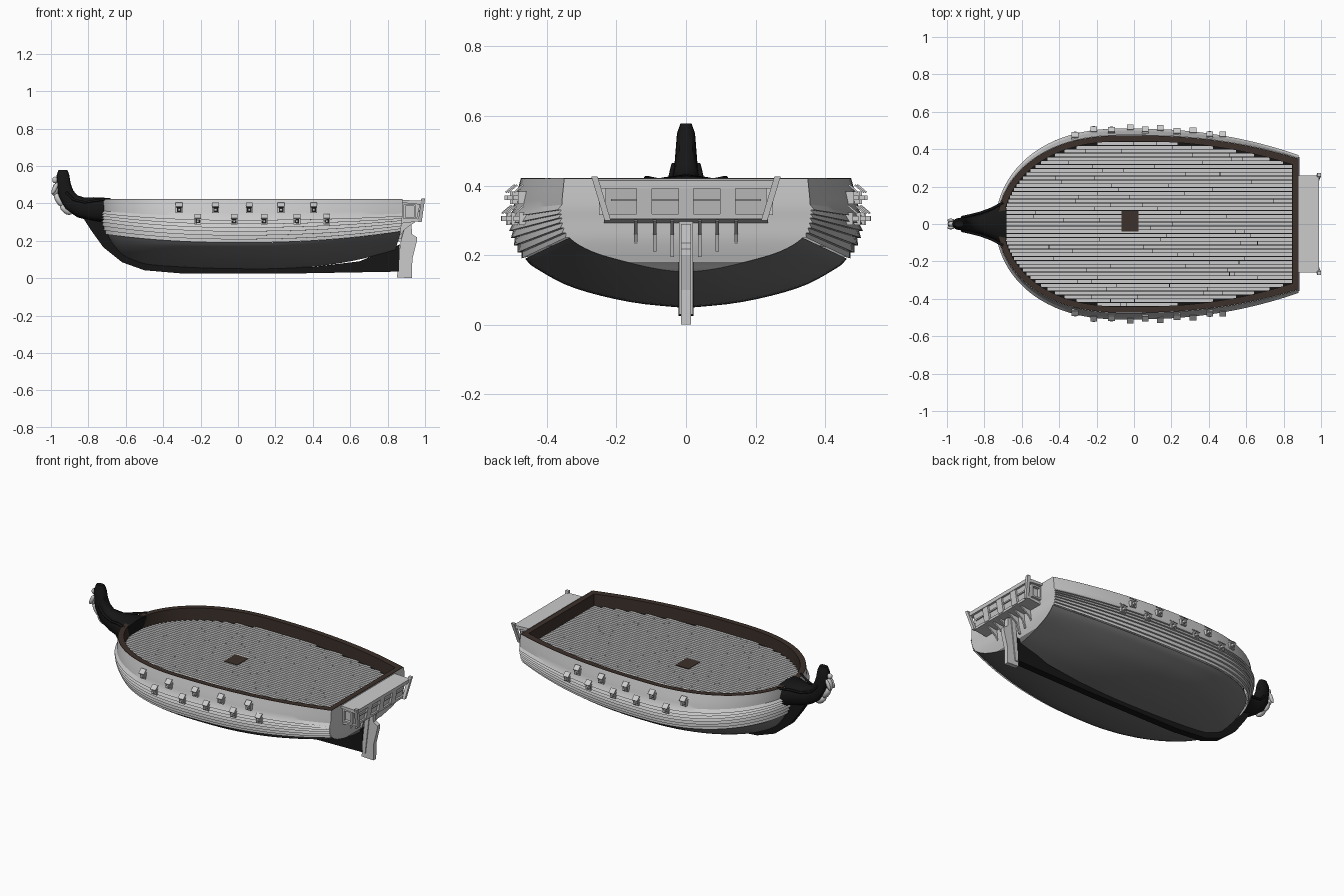
import bpy, bmesh, math, random
from mathutils import Vector, Matrix

if "Cube" in bpy.data.objects:
    bpy.data.objects.remove(bpy.data.objects["Cube"])

random.seed(4)

def mat(name, c):
    m = bpy.data.materials.new(name)
    m.diffuse_color = (*c, 1)
    m.use_nodes = True
    m.node_tree.nodes["Principled BSDF"].inputs["Base Color"].default_value = m.diffuse_color
    return m

BLACK = mat("black_tar", (.008, .008, .008))
GREY = mat("lower_grey", (.17, .17, .17))
BROWN = mat("dark_wood", (.045, .03, .024))

def obj(name, bm, m=None, smooth=None):
    bmesh.ops.remove_doubles(bm, verts=bm.verts, dist=1e-5)
    bmesh.ops.recalc_face_normals(bm, faces=bm.faces)
    me = bpy.data.meshes.new(name)
    bm.to_mesh(me)
    bm.free()
    o = bpy.data.objects.new(name, me)
    bpy.context.collection.objects.link(o)
    if m:
        me.materials.append(m)
    if smooth:
        bpy.context.view_layer.objects.active = o
        o.select_set(True)
        bpy.ops.object.shade_smooth_by_angle(angle=math.radians(smooth))
        o.select_set(False)
    return o

def box(bm, c, size, rot=0):
    """Box turned about the x axis."""
    M = Matrix.Translation(c) @ Matrix.Rotation(rot, 4, 'X') @ Matrix.Diagonal((*size, 1))
    bmesh.ops.create_cube(bm, size=1, matrix=M)

def prism(bm, prof, y0, y1):
    """Extrude an x-z profile across y."""
    a = [bm.verts.new((x, y0, z)) for x, z in prof]
    b = [bm.verts.new((x, y1, z)) for x, z in prof]
    n = len(prof)
    bm.faces.new(a)
    bm.faces.new(b[::-1])
    for i in range(n):
        bm.faces.new((a[i], b[i], b[(i + 1) % n], a[(i + 1) % n]))

def loft(bm, rows, closed=False, caps=False):
    V = [[bm.verts.new(p) for p in r] for r in rows]
    n = len(rows[0])
    for a, b in zip(V, V[1:]):
        for i in range(n if closed else n - 1):
            j = (i + 1) % n
            bm.faces.new((a[i], a[j], b[j], b[i]))
    if caps:
        bm.faces.new(V[0])
        bm.faces.new(V[-1])

# Hull lines, keel to rail: half breadth, bow x, bow z, middle z, stern x, stern z, stern half breadth
LINES = [(0, -.48, .07, .048, .84, .15, 0), (.16, -.53, .085, .065, .845, .16, .08),
         (.32, -.61, .12, .105, .85, .18, .17), (.42, -.66, .17, .155, .86, .21, .27),
         (.462, -.70, .235, .19, .87, .25, .335), (.495, -.725, .31, .26, .875, .30, .355),
         (.497, -.73, .36, .33, .88, .345, .357), (.475, -.73, .42, .42, .88, .42, .35)]

def line(s):
    i = min(int(s), 6)
    f = s - i
    a, b, c, d = (LINES[min(max(i + k, 0), 7)] for k in (-1, 0, 1, 2))
    return [q + .5 * f * (r - p + f * (2 * p - 5 * q + 4 * r - t + f * (3 * (q - r) + t - p)))
            for p, q, r, t in zip(a, b, c, d)]

def hull_pt(s, t, off=0):
    H, xb, zb, zm, xe, ze, ye = line(s)
    if H > 0:
        H, ye = H + off, ye + off
    xb -= off
    if off < 0:
        xe += off
    u, v = max(0, 1 - t / .42), max(0, (t - .45) / .55)
    w = max(0, 1 - t / .45)
    y = H * math.sqrt(1 - u ** 2.3) + (ye - H) * v ** 2.2
    return Vector((xb + (xe - xb) * t, y, zm + (zb - zm) * w ** 2.2 + (ze - zm) * v ** 2.2))

N = 40
TS = [(i / N) ** 1.8 for i in range(N + 1)]

def hull_row(s, off=0, z=None):
    side = [hull_pt(s, t, off) for t in TS]
    pts = [Vector((p.x, -p.y, p.z)) for p in side[:0:-1]] + side
    if z is not None:
        for p in pts:
            p.z = z
    return pts

# Smooth lower hull (closed across the stern)
bm = bmesh.new()
loft(bm, [hull_row(i / 4) for i in range(17)], closed=True)
obj("lower_hull", bm, GREY, 35)

# Overlapping planks on the upper hull
bm = bmesh.new()
rows = []
for k in range(7):
    rows += [hull_row(4 + 2 * k / 7, .011), hull_row(4 + 2 * (k + 1) / 7)]
rows += [hull_row(6 + k / 4) for k in range(1, 5)]
loft(bm, rows, closed=True)
obj("upper_planking", bm, None, 25)

# Stern counter facing over the rounded tuck
bm = bmesh.new()
loft(bm, [[Vector((p.x + .004, p.y * k / 4, p.z)) for k in range(-4, 5)]
          for p in (hull_pt(2 + i / 4, 1) for i in range(21))])
obj("stern_facing", bm, None, 30)

# Bulwark: rail cap and inner wall
bm = bmesh.new()
loft(bm, [hull_row(7, -.001, .415), hull_row(7, -.001, .422), hull_row(7, -.033, .422),
          hull_row(7, -.033, .34)], closed=True)
obj("bulwark_rail", bm, BROWN, 30)

# Deck: dark base with separate planks
bm = bmesh.new()
bm.faces.new([bm.verts.new(p) for p in hull_row(7, -.03, .346)])
obj("deck_seams", bm, BLACK)
bm = bmesh.new()
edge = [hull_pt(7, (i / 500) ** 2, -.033) for i in range(501)]
pitch = .0205
for k in range(-22, 23):
    y = k * pitch
    xs = [p.x for p in edge if p.y >= abs(y) + .004]
    if len(xs) < 2:
        continue
    x0, x1 = xs[0], xs[-1]
    cuts = [x0] + sorted(random.uniform(x0 + .1, x1 - .1) for _ in range(2)) + [x1]
    for a, b in zip(cuts, cuts[1:]):
        if b - a > .01:
            box(bm, ((a + b) / 2, y, .347), (b - a - .003, pitch - .004, .008))
obj("deck_planks", bm)
bm = bmesh.new()
box(bm, (-.022, .015, .347), (.09, .11, .014))
obj("deck_hatch", bm, BROWN)

# Keel, stem and stern deadwood
bm = bmesh.new()
prism(bm, [(.86, .035), (.3, .025), (-.3, .025), (-.5, .042), (-.62, .085), (-.72, .165), (-.785, .255),
           (-.83, .325), (-.83, .40), (-.70, .40), (-.70, .30), (-.66, .2), (-.57, .12), (-.43, .075),
           (0, .056), (.4, .06), (.65, .09), (.865, .18)], -.022, .022)
obj("keel_and_stem", bm, BLACK)

# Flared beak head curling upward: x, z, half width, half thickness
HEAD = [(-.69, .36, .125, .068), (-.73, .365, .10, .066), (-.78, .37, .07, .063), (-.84, .378, .05, .056),
        (-.89, .405, .04, .05), (-.92, .45, .034, .043), (-.932, .50, .03, .038),
        (-.936, .55, .026, .034), (-.936, .578, .016, .024)]
bm = bmesh.new()
rows = []
for i, (x, z, w, h) in enumerate(HEAD):
    a, b = HEAD[max(i - 1, 0)], HEAD[min(i + 1, len(HEAD) - 1)]
    d = Vector((b[0] - a[0], 0, b[1] - a[1])).normalized()
    n = Vector((-d.z, 0, d.x))
    ring = []
    for k in range(12):
        c, s = math.cos(k * math.tau / 12), math.sin(k * math.tau / 12)
        e = lambda q: math.copysign(abs(q) ** .7, q)
        ring.append(Vector((x, 0, z)) + n * h * e(c) + Vector((0, w * e(s), 0)))
    rows.append(ring)
loft(bm, rows, True, True)
obj("beak_head", bm, BLACK, 40)

# Head rails
for sy, nm in ((1, "left"), (-1, "right")):
    cu = bpy.data.curves.new("head_rail_" + nm, 'CURVE')
    cu.dimensions = '3D'
    cu.bevel_depth = .007
    cu.bevel_resolution = 1
    sp = cu.splines.new('POLY')
    pts = [(-.70, .115, .422), (-.76, .082, .415), (-.82, .06, .405), (-.88, .045, .42), (-.92, .036, .46)]
    sp.points.add(len(pts) - 1)
    for q, (x, y, z) in zip(sp.points, pts):
        q.co = (x, y * sy, z, 1)
    cu.materials.append(BLACK)
    bpy.context.collection.objects.link(bpy.data.objects.new("head_rail_" + nm, cu))

# Carved figure on the beak
bm = bmesh.new()
for c, s, r in [((-.978, 0, .525), (.016, .014, .018), 0), ((-.975, 0, .475), (.02, .02, .038), 15),
                ((-.958, 0, .42), (.02, .02, .045), -30), ((-.92, 0, .368), (.022, .02, .04), -50)] + \
        [((-.98, y, .48), (.012, .009, .035), 25) for y in (-.02, .02)]:
    M = Matrix.Translation(c) @ Matrix.Rotation(math.radians(r), 4, 'Y') @ Matrix.Diagonal((*s, 1))
    bmesh.ops.create_icosphere(bm, subdivisions=2, radius=1, matrix=M)
obj("carved_figure", bm, None, 40)

# Gun ports with lids and muzzles on both sides
ports, guns = bmesh.new(), bmesh.new()
for xs, z, s in [((-.315, -.12, .06, .23, .405), .365, 6.4), ((-.215, -.02, .14, .315, .475), .305, 5.65)]:
    H, xb, _, _, xe, _, _ = line(s)
    for x in xs:
        y = hull_pt(s, (x - xb) / (xe - xb)).y
        for sy in (1, -1):
            for dx in (-.015, .015):
                box(ports, (x + dx, sy * y, z), (.006, .036, .034))
            for dz in (-.015, .015):
                box(ports, (x, sy * y, z + dz), (.036, .036, .006))
            box(ports, (x, sy * (y + .017), z + .026), (.036, .034, .005), -sy * .7)
            box(ports, (x, sy * (y + .008), z), (.014, .05, .014))
            box(guns, (x, sy * y, z), (.026, .02, .026))
obj("gun_ports", ports)
obj("gun_port_shadows", guns, BLACK)

# Stern gallery: body, window frames, side posts and brackets
bm = bmesh.new()
prism(bm, [(.87, .414), (.975, .400), (.955, .312), (.87, .296)], -.232, .232)
prism(bm, [(.87, .418), (.99, .414), (.988, .392), (.87, .404)], -.26, .26)
prism(bm, [(.87, .312), (.968, .318), (.966, .304), (.87, .292)], -.235, .235)
for y in (-.12, 0, .12):
    prism(bm, [(.95, .31), (.97, .31), (.986, .40), (.96, .40)], y - .022, y + .022)
for y in (-.175, -.06, .06, .175):
    prism(bm, [(.95, .355), (.972, .355), (.974, .362), (.95, .362)], y - .04, y + .04)
for sy in (1, -1):
    loft(bm, [[Vector((x + dx, sy * (y + dy), z)) for dx, dy in ((-.01, -.009), (.01, -.009), (.01, .009), (-.01, .009))]
              for x, y, z in ((.972, .225, .30), (.99, .263, .426))], True, True)
    for x in (.89, .945):
        box(bm, (x, sy * .24, .355), (.01, .02, .08))
    for z in (.32, .39):
        box(bm, (.918, sy * .24, z), (.06, .02, .01))
    for y, z in ((.04, .195), (.09, .21), (.145, .232)):
        prism(bm, [(.84, z), (.872, z), (.89, .26), (.945, .298), (.945, .308), (.84, .308)], sy * y - .005, sy * y + .005)
obj("stern_gallery", bm)

# Rudder with its stock
bm = bmesh.new()
prism(bm, [(.85, .004), (.93, 0), (.932, .10), (.957, .20), (.957, .218), (.93, .235), (.928, .29),
           (.885, .29), (.865, .16)], -.014, .014)
prism(bm, [(.855, .03), (.878, .03), (.91, .30), (.88, .30)], -.02, .02)
obj("rudder", bm)
